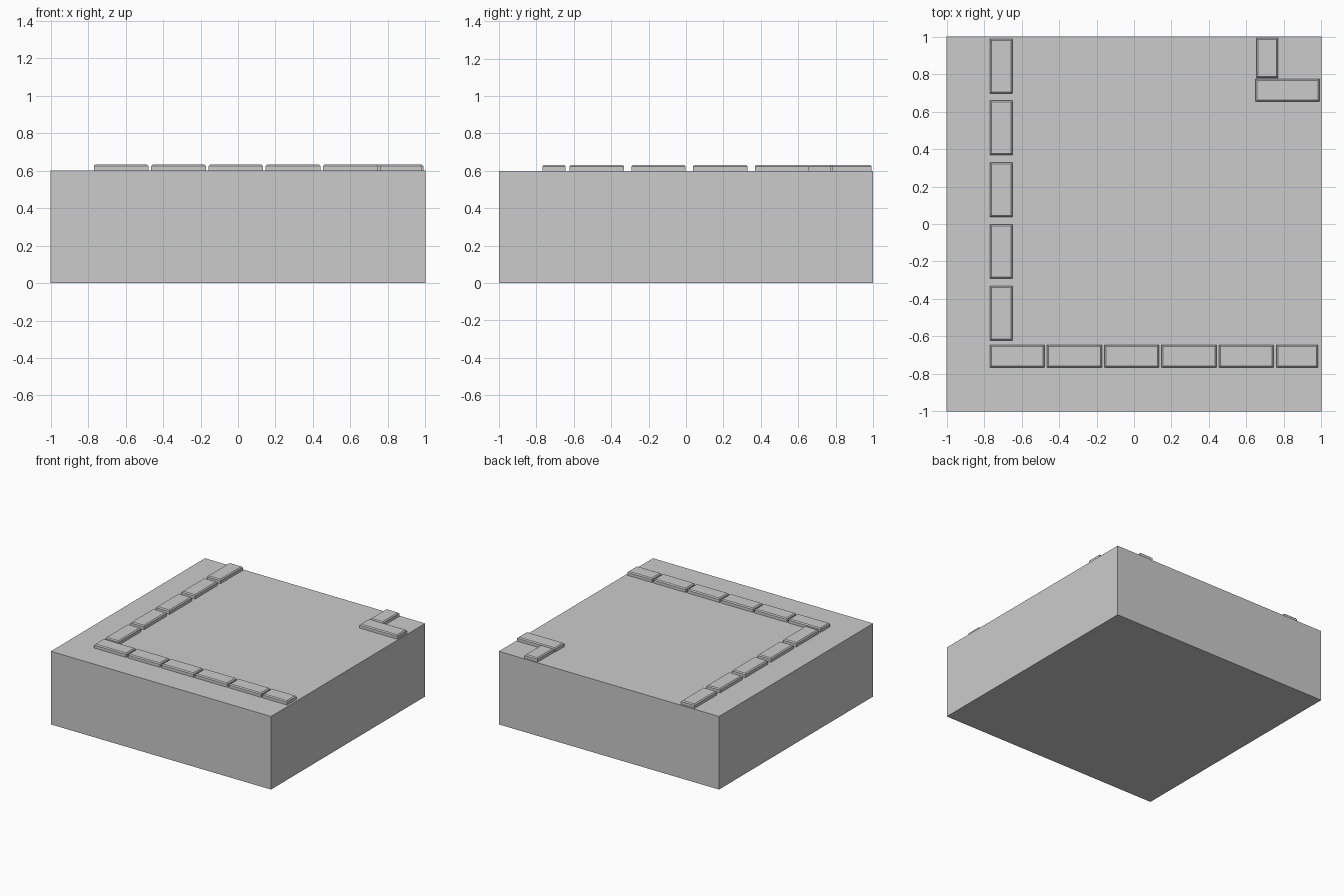
import bpy, bmesh

if "Cube" in bpy.data.objects:
    bpy.data.objects.remove(bpy.data.objects["Cube"])

BASE_TOP, BRICK_TOP, SINK = 0.6, 0.632, 0.01


def box(name, x0, x1, y0, y1, z0, z1, bevel=0.0):
    """Box from its extents, with an optional chamfer around the top rim."""
    bm = bmesh.new()
    bmesh.ops.create_cube(bm, size=1)
    for v in bm.verts:
        v.co.x = x1 if v.co.x > 0 else x0
        v.co.y = y1 if v.co.y > 0 else y0
        v.co.z = z1 if v.co.z > 0 else z0
    if bevel:
        rim = [e for e in bm.edges if all(v.co.z > z1 - 1e-4 for v in e.verts)]
        bmesh.ops.bevel(bm, geom=rim, offset=bevel, segments=1,
                        affect='EDGES', profile=0.5)
    mesh = bpy.data.meshes.new(name)
    bm.to_mesh(mesh)
    bm.free()
    obj = bpy.data.objects.new(name, mesh)
    bpy.context.collection.objects.link(obj)
    return obj


def brick(name, x0, x1, y0, y1):
    return box(name, x0, x1, y0, y1, BASE_TOP - SINK, BRICK_TOP, 0.008)


# Solid ground block
box("ground_block", -1, 1, -1, 1, 0, BASE_TOP)

# Row of kerb bricks along the front, the last one cut short
for i in range(6):
    x = -0.77 + i * 0.306
    brick(f"front_brick_{i + 1}", x, min(x + 0.292, 0.983), -0.767, -0.645)

# Row of kerb bricks along the left
for i in range(5):
    y = -0.622 + i * 0.33
    brick(f"left_brick_{i + 1}", -0.77, -0.648, y, y + 0.29)

# Two bricks around the back right corner
brick("corner_brick_side", 0.648, 0.99, 0.653, 0.775)
brick("corner_brick_back", 0.653, 0.77, 0.78, 0.992)
